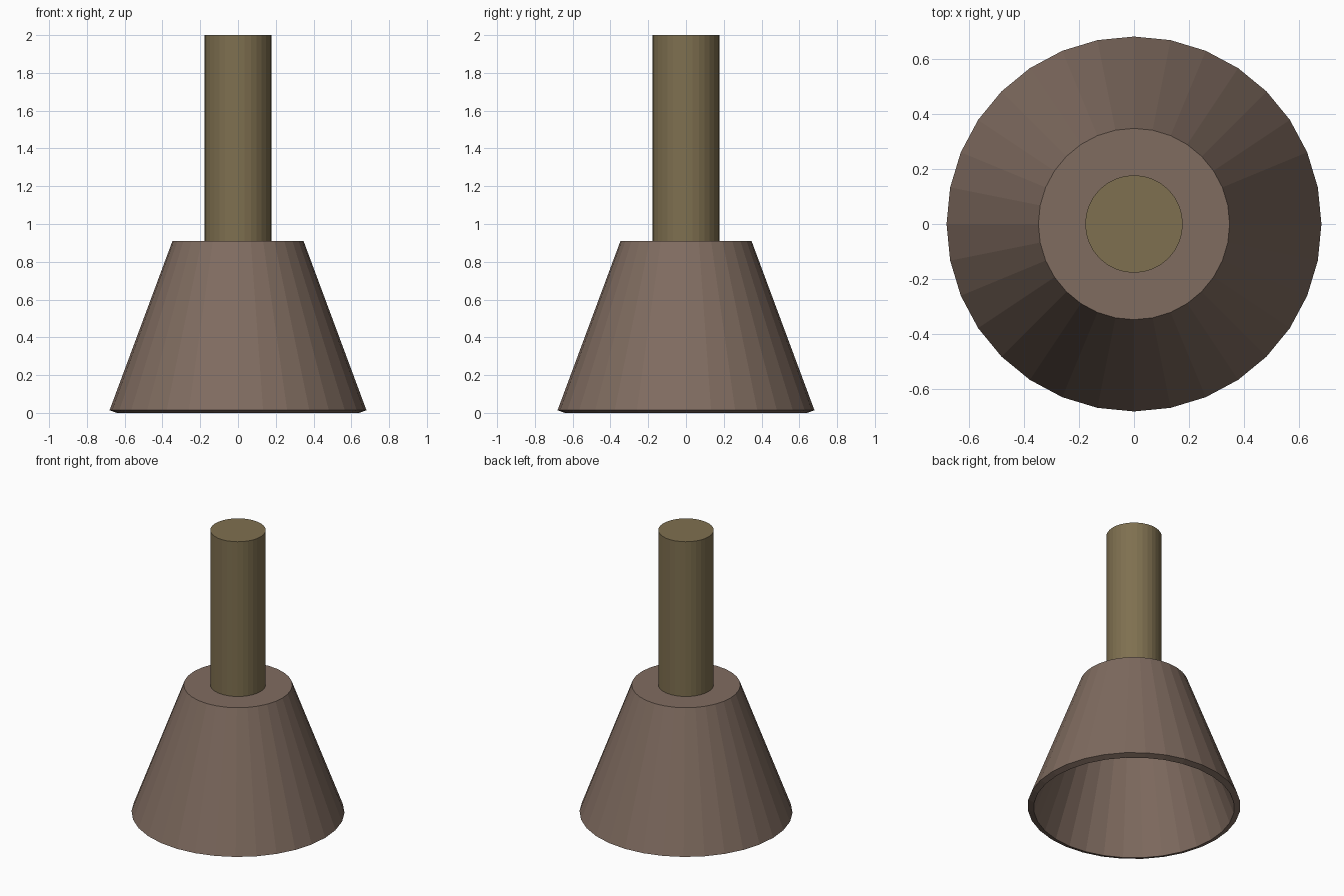
import bpy, bmesh
from mathutils import Matrix

if "Cube" in bpy.data.objects:
    bpy.data.objects.remove(bpy.data.objects["Cube"])

SIDES = 32


def material(name, rgb):
    mat = bpy.data.materials.new(name)
    mat.diffuse_color = (*rgb, 1.0)
    mat.use_nodes = True
    mat.node_tree.nodes["Principled BSDF"].inputs["Base Color"].default_value = mat.diffuse_color
    return mat


def tapered(name, r_bottom, r_top, z0, z1, mat, open_bottom=False):
    """Flat-faced capped cone or cylinder between two heights."""
    bm = bmesh.new()
    bmesh.ops.create_cone(bm, cap_ends=True, segments=SIDES,
                          radius1=r_bottom, radius2=r_top, depth=z1 - z0,
                          matrix=Matrix.Translation((0, 0, (z0 + z1) / 2)))
    if open_bottom:
        bottom = [f for f in bm.faces if f.normal.z < -0.9]
        bmesh.ops.delete(bm, geom=bottom, context='FACES_ONLY')
    mesh = bpy.data.meshes.new(name)
    bm.to_mesh(mesh)
    bm.free()
    mesh.materials.append(mat)
    obj = bpy.data.objects.new(name, mesh)
    bpy.context.collection.objects.link(obj)
    return obj


# Hollow flared cup, open underneath, thickened inward
cup = tapered("cup", 0.68, 0.347, 0.014, 0.91,
              material("rubber_brown", (0.216, 0.150, 0.117)), open_bottom=True)
wall = cup.modifiers.new("wall", 'SOLIDIFY')
wall.thickness = 0.042
wall.offset = -1

# Straight handle rising from the cup's flat top
tapered("handle", 0.177, 0.177, 0.89, 2.0,
        material("wood_olive", (0.212, 0.162, 0.080)))
